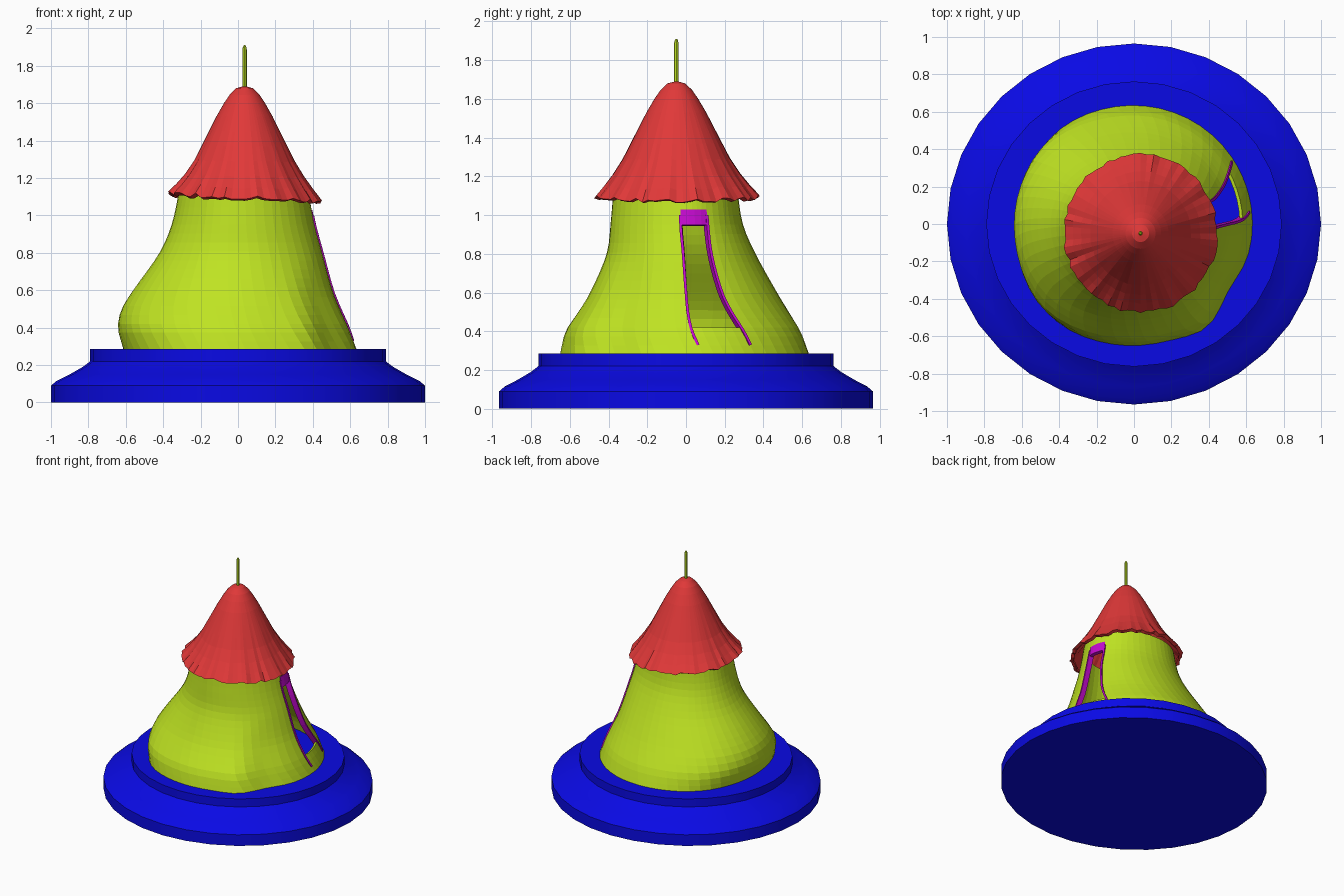
import bpy
import bmesh
import math
import random
from mathutils import Vector

random.seed(4)
cube = bpy.data.objects.get("Cube")
if cube:
    bpy.data.objects.remove(cube)


def material(name, color):
    mat = bpy.data.materials.new(name)
    mat.use_nodes = True
    mat.diffuse_color = (*color, 1)
    mat.node_tree.nodes["Principled BSDF"].inputs["Base Color"].default_value = (*color, 1)
    return mat


blue = material("deep blue", (0.003, 0.003, 0.78))
lime = material("lime green", (0.52, 0.77, 0.016))
red = material("warm red", (0.75, 0.04, 0.04))
purple = material("purple", (0.55, 0.003, 0.62))


def skin(name, rings, mat, closed=True, caps=False, skip=None, thickness=0, offset=-1):
    """Join rows of points, bottom row first, into one surface."""
    bm = bmesh.new()
    rows = [[bm.verts.new(p) for p in ring] for ring in rings]
    count = len(rows[0])
    for i in range(len(rows) - 1):
        for j in range(count if closed else count - 1):
            if skip and skip(i, j):
                continue
            k = (j + 1) % count
            bm.faces.new((rows[i][j], rows[i][k], rows[i + 1][k], rows[i + 1][j]))
    if caps:
        bm.faces.new(rows[0][::-1])
        bm.faces.new(rows[-1])
    mesh = bpy.data.meshes.new(name)
    bm.to_mesh(mesh)
    bm.free()
    mesh.materials.append(mat)
    obj = bpy.data.objects.new(name, mesh)
    bpy.context.collection.objects.link(obj)
    if thickness:
        mod = obj.modifiers.new("thickness", 'SOLIDIFY')
        mod.thickness = thickness
        mod.offset = offset
    return obj


def circle(rx, ry, z, sides, cx=0, cy=0):
    turn = math.tau / sides
    return [(cx + rx * math.cos(turn * j), cy + ry * math.sin(turn * j), z) for j in range(sides)]


# Stepped round base
base_profile = [(1, 0), (1, 0.09), (0.97, 0.115), (0.9, 0.15), (0.83, 0.19),
                (0.79, 0.22), (0.79, 0.285)]
base = skin("base", [circle(r, r * 0.965, z, 32) for r, z in base_profile], blue, caps=True)
bpy.ops.object.select_all(action='DESELECT')
bpy.context.view_layer.objects.active = base
base.select_set(True)
bpy.ops.object.shade_smooth_by_angle(angle=math.radians(25))

# Bell wall levels: height, reach to -x, +x, -y, +y, door edge angles in degrees
LEVELS = [
    (0.28, 0.61, 0.635, 0.65, 0.635, 8, 34),
    (0.4, 0.64, 0.59, 0.62, 0.59, 3, 30),
    (0.5, 0.62, 0.545, 0.555, 0.53, 1, 26),
    (0.6, 0.56, 0.505, 0.495, 0.47, 0, 23),
    (0.8, 0.42, 0.45, 0.41, 0.36, -2, 21),
    (0.95, 0.355, 0.41, 0.39, 0.295, -4, 22),
    (1.13, 0.315, 0.375, 0.375, 0.265, -4, 22),
]


def level(z):
    """Smoothly interpolated wall measurements at a height."""
    last = len(LEVELS) - 1
    i = max(k for k in range(last) if LEVELS[k][0] <= z + 1e-6)
    a, b = LEVELS[i], LEVELS[i + 1]
    before, after = LEVELS[max(i - 1, 0)], LEVELS[min(i + 2, last)]
    span = b[0] - a[0]
    t = (z - a[0]) / span
    out = []
    for k in range(1, len(a)):
        m0 = (b[k] - before[k]) / (b[0] - before[0]) * span
        m1 = (after[k] - a[k]) / (after[0] - a[0]) * span
        h = t * t * (3 - 2 * t)
        out.append(a[k] * (1 - h) + b[k] * h + m0 * t * (1 - t) ** 2 - m1 * t * t * (1 - t))
    return out


def bump(deg, centre, width):
    d = (deg - centre + 180) % 360 - 180
    return math.exp(-(d / width) ** 2)


def wall(deg, z, push=0):
    """Point on the bell wall, pushed outwards by a distance."""
    left, right, front, back = level(z)[:4]
    a = math.radians(deg)
    c, s = math.cos(a), math.sin(a)
    low = max(0, min(1, (0.75 - z) / 0.35))
    swell = 0.05 * bump(deg, 225, 25) + 0.03 * bump(deg, 135, 25)
    fold = 0.05 * bump(deg, -55, 12) - 0.035 * bump(deg, -33, 12)
    f = 1 + low * (swell + fold)
    p = Vector(((right if c > 0 else left) * c * f, (back if s > 0 else front) * s * f, z))
    return p + Vector((c, s, 0)) * push


def blend(a, b, n):
    return [a + (b - a) * i / n for i in range(n + 1)]


# Bell-shaped hollow wall with a doorway
SILL, HEAD = 0.42, 1.0
heights = blend(0.28, SILL, 3) + blend(SILL, HEAD, 12)[1:] + blend(HEAD, 1.13, 3)[1:]
DOOR_COLS, WALL_COLS = 5, 46
rings = []
for z in heights:
    start, end = level(z)[4:]
    angles = blend(start, end, DOOR_COLS) + blend(end, start + 360, WALL_COLS)[1:-1]
    rings.append([wall(a, z) for a in angles])
skin("bell_wall", rings, lime, thickness=0.018,
     skip=lambda i, j: j < DOOR_COLS and SILL - 0.01 < heights[i] < HEAD - 0.01)

# Door frame: two jambs and a lintel
jamb_heights = blend(0.33, HEAD, 16)
for name, side in (("door_jamb_front", 4), ("door_jamb_back", 5)):
    edges = [[wall(level(z)[side], z, push) for z in jamb_heights] for push in (-0.035, 0.008)]
    skin(name, edges, purple, closed=False, thickness=0.014, offset=0)
start, end = level(HEAD)[4:]
lintel = [[wall(a, z, 0.004) for a in blend(start, end, 4)] for z in (0.95, 0.99, 1.03)]
skin("door_lintel", lintel, purple, closed=False, thickness=0.026)

# Wrinkled conical roof with a ragged, slightly tilted rim
CX, CY, SIDES = 0.035, -0.05, 72
roof_profile = [(0.385, 1.085), (0.41, 1.095), (0.365, 1.15), (0.32, 1.21), (0.27, 1.29),
                (0.23, 1.37), (0.19, 1.45), (0.15, 1.53), (0.11, 1.6), (0.08, 1.645),
                (0.045, 1.68), (0.008, 1.69)]
ragged = [(random.uniform(-1, 1), random.uniform(-1, 1)) for _ in range(SIDES)]
roof_rings = []
for r, z in roof_profile:
    loose = (r / 0.41) ** 3
    ring = []
    for (x, y, _), (wr, wz) in zip(circle(r, r * 1.03, z, SIDES, CX, CY), ragged):
        f = 1 + 0.02 * wr * loose
        drop = (0.012 * wz - 0.05 * (x - CX)) * loose
        ring.append((CX + (x - CX) * f, CY + (y - CY) * f, z + drop))
    roof_rings.append(ring)
skin("roof", roof_rings, red, thickness=0.014)

# Thin pole with a rounded tip
pole_profile = [(0.012, 1.66), (0.012, 1.885), (0.009, 1.9), (0.004, 1.91)]
skin("roof_pole", [circle(r, r, z, 8, CX, CY) for r, z in pole_profile], lime, caps=True)
